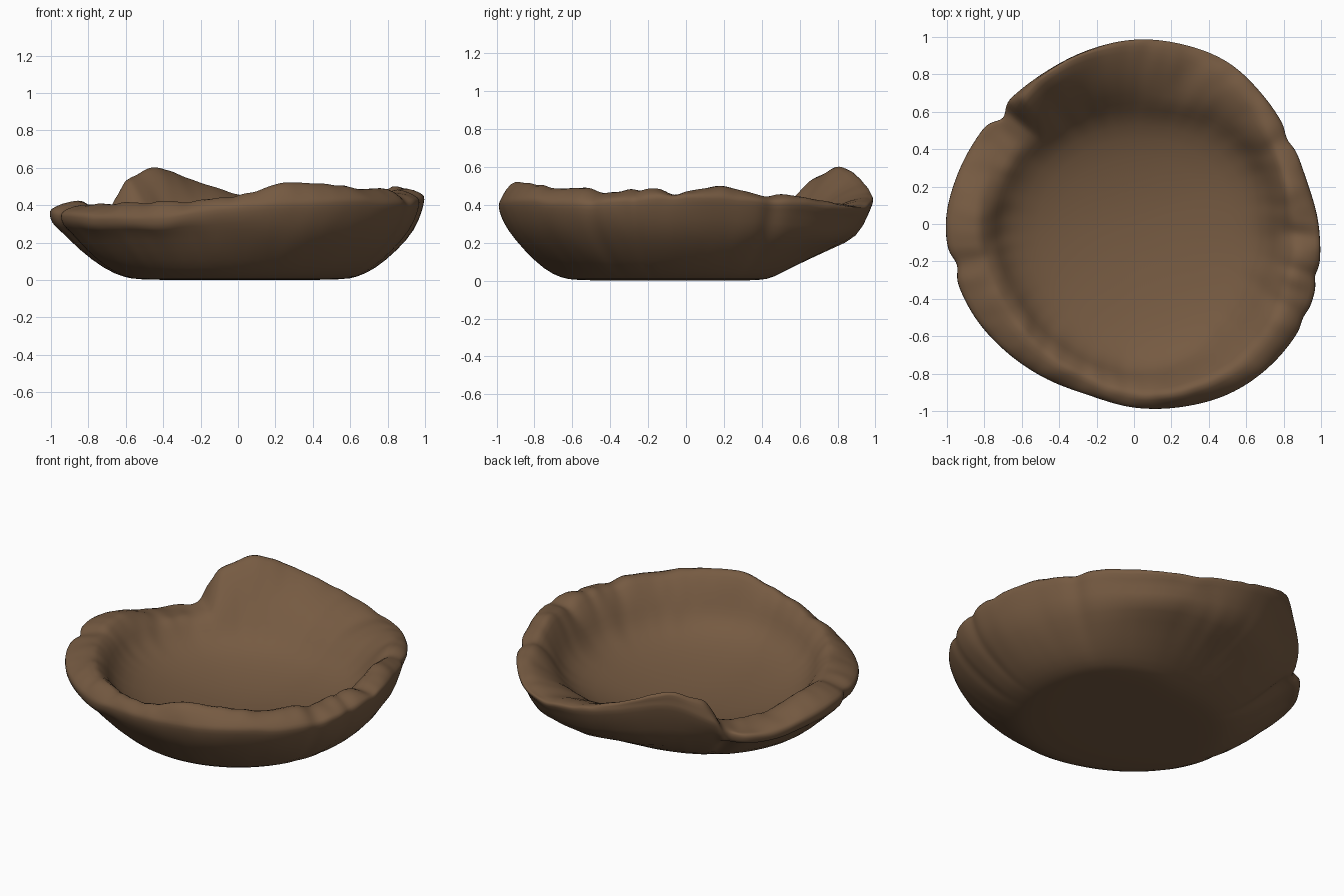
import bpy
import bmesh
import math
from mathutils import Vector, noise

cube = bpy.data.objects.get("Cube")
if cube:
    bpy.data.objects.remove(cube)

SEGMENTS = 180

# Shape of the bowl around the circle, starting at +x, counter-clockwise
OUTER = [.99, .955, .96, .98, 1.005, 1, .99, .965, .945, .945, .96, .985,
         1.01, 1, .99, .97, .955, .95, .985, 1.015, 1.045, 1.055, 1.05, 1.025]
CREST_HEIGHT = [.49, .5, .47, .43, .41, .42, .465, .545, .61, .38, .33, .37,
                .42, .42, .41, .42, .425, .435, .455, .53, .535, .505, .49, .5]
CREST_RATIO = [.87, .9, .94, .97, .985, .88, .84, .84, .89, .93, .9, .87]
EDGE_HEIGHT = [.45, .42, .39, .44, .53, .31, .37, .35, .34, .4, .43, .42]
FLOOR_RADIUS = [.72, .72, .67, .63, .64, .68, .71, .71, .73, .78, .78, .74]
BASE_RADIUS = [.6, .57, .48, .39, .42, .5, .57, .6, .61, .63, .64, .63]

# Folds in the clay: direction in degrees, width, drop, inward pull
FOLDS = [(-4, 3, .03, 0), (-16, 2, .02, .02), (-29, 2, .02, .015),
         (29, 3, .02, .02), (141, 3, .01, .05), (-167, 3, .02, .03),
         (72, 4, .015, 0)]


def around(table, degrees):
    """Smooth periodic interpolation of a table of evenly spaced values."""
    n = len(table)
    pos = (degrees % 360) * n / 360
    i = int(pos)
    t = pos - i
    a, b, c, d = (table[(i + k) % n] for k in (-1, 0, 1, 2))
    return b + t * (c - a + t * (2 * a - 5 * b + 4 * c - d
                                 + t * (3 * (b - c) + d - a))) / 2


def bump(degrees, centre, width):
    delta = (degrees - centre + 180) % 360 - 180
    return math.exp(-(delta / width) ** 2)


def section(degrees):
    """Radius and height pairs from the underside, over the rim, to the floor."""
    rim = around(OUTER, degrees)
    top = around(CREST_HEIGHT, degrees)
    edge = around(EDGE_HEIGHT, degrees)
    base = around(BASE_RADIUS, degrees)
    floor = around(FLOOR_RADIUS, degrees)
    crest = rim * around(CREST_RATIO, degrees)

    # Torn step where the tall back flap ends
    if 120 < degrees < 138:
        top = max(top, min(.61 - .005 * (degrees - 120), .37 + .035 * (138 - degrees)))
    for centre, width, drop, pull in FOLDS:
        amount = bump(degrees, centre, width)
        top -= drop * amount
        edge -= drop * amount / 2
        rim -= pull * amount
    edge = min(edge, top - .02)
    tuck = bump(degrees, 58, 26)
    back = bump(degrees, 75, 38)
    span = rim - base
    return [
        (base * .5, 0), (base * .94, .002), (base + span * .07, .014),
        (base + span * .32, .055 + .03 * back),
        (base + span * .63, .16 + .02 * back),
        (base + span * .865, .265 - .035 * back),
        (rim - .012 - .04 * tuck, edge - .065),
        (rim, edge - .01), (rim - .008, edge + .01),
        (rim * .6 + crest * .4, edge * .4 + top * .6), (crest, top),
        (crest * .75 + floor * .25, top * .8 + .07),
        (crest * .35 + floor * .65, top * .3 + .24),
        (floor + .01, .305), (floor - .05, .235),
        (floor * .75, .17), (floor * .4, .12),
    ]


def add_bowl():
    bm = bmesh.new()
    rings = []
    for s in range(SEGMENTS):
        degrees = 360 * s / SEGMENTS
        angle = math.radians(degrees)
        column = []
        for k, (radius, height) in enumerate(section(degrees)):
            p = Vector((radius * math.cos(angle), radius * math.sin(angle), height))
            # Hand-worked unevenness, strongest along the rim
            strength = .022 if 8 < k < 14 else .01 if 3 < k < 9 else 0
            p.z += strength * noise.noise(p * 5)
            p.z += strength * .6 * noise.noise(p * 13)
            column.append(bm.verts.new(p))
        rings.append(column)

    under = bm.verts.new((0, 0, 0))
    inside = bm.verts.new((0, 0, .1))
    for s, column in enumerate(rings):
        following = rings[(s + 1) % SEGMENTS]
        for k in range(len(column) - 1):
            bm.faces.new((column[k], following[k], following[k + 1], column[k + 1]))
        bm.faces.new((under, following[0], column[0]))
        bm.faces.new((inside, column[-1], following[-1]))
    bmesh.ops.recalc_face_normals(bm, faces=bm.faces)

    mesh = bpy.data.meshes.new("clay_bowl")
    bm.to_mesh(mesh)
    bm.free()
    bowl = bpy.data.objects.new("clay_bowl", mesh)
    bpy.context.collection.objects.link(bowl)
    return bowl


# Brown clay
clay = bpy.data.materials.new("brown_clay")
clay.use_nodes = True
colour = (.18, .103, .054, 1)
clay.diffuse_color = colour
clay.node_tree.nodes["Principled BSDF"].inputs["Base Color"].default_value = colour

# Bowl
bowl = add_bowl()
bowl.data.materials.append(clay)
smoothing = bowl.modifiers.new("smoothing", "SUBSURF")
smoothing.levels = smoothing.render_levels = 1
bpy.context.view_layer.objects.active = bowl
bowl.select_set(True)
bpy.ops.object.shade_smooth()
